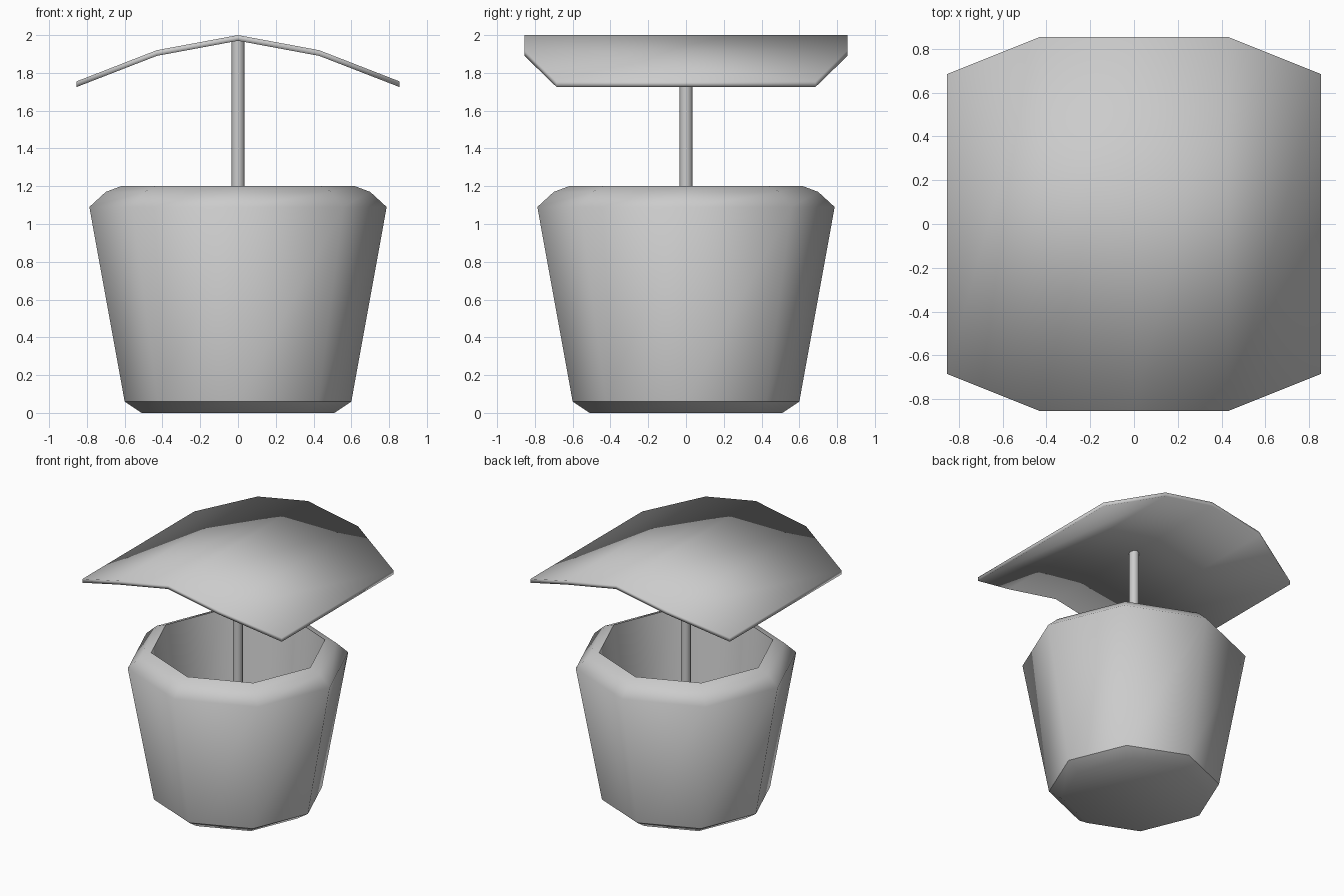
import bpy, bmesh
from math import cos, sin, pi

if "Cube" in bpy.data.objects:
    bpy.data.objects.remove(bpy.data.objects["Cube"])


def finish(name, bm):
    bmesh.ops.recalc_face_normals(bm, faces=bm.faces)
    for f in bm.faces:
        f.smooth = True
    me = bpy.data.meshes.new(name)
    bm.to_mesh(me)
    bm.free()
    ob = bpy.data.objects.new(name, me)
    bpy.context.collection.objects.link(ob)
    return ob


def lathe(name, profile, sharp, sides=8):
    """Closed body of octagonal rings; rings listed in sharp keep a hard edge."""
    bm = bmesh.new()
    rings = [[bm.verts.new((r * cos(2 * pi * i / sides), r * sin(2 * pi * i / sides), z))
              for i in range(sides)] for r, z in profile]
    for a, b in zip(rings, rings[1:]):
        for i in range(sides):
            j = (i + 1) % sides
            bm.faces.new((a[i], a[j], b[j], b[i]))
    bm.faces.new(rings[0])
    bm.faces.new(rings[-1])
    for k in sharp:
        for i in range(sides):
            bm.edges.get((rings[k][i], rings[k][(i + 1) % sides])).smooth = False
    return finish(name, bm)


# Hollow tapered pot with chamfered foot and rounded rim
lathe("pot", [(0.51, 0), (0.60, 0.06), (0.787, 1.09), (0.70, 1.17), (0.62, 1.20),
              (0.50, 0.10)], sharp=[1, 4, 5])

# Central pole
lathe("pole", [(0.035, 0.09), (0.035, 1.98)], sharp=[0, 1])

# Arched canopy with clipped corners: half width in y and top height per x station
stations = [(-0.855, 0.685, 1.755), (-0.43, 0.855, 1.92), (0, 0.855, 2.0),
            (0.43, 0.855, 1.92), (0.855, 0.685, 1.755)]
THICK = 0.03
bm = bmesh.new()
loops = [[bm.verts.new(p) for p in ((x, -w, z), (x, w, z), (x, w, z - THICK), (x, -w, z - THICK))]
         for x, w, z in stations]
for a, b in zip(loops, loops[1:]):
    for i in range(4):
        j = (i + 1) % 4
        bm.faces.new((a[i], a[j], b[j], b[i]))
bm.faces.new(loops[0])
bm.faces.new(loops[-1])
finish("canopy", bm)
